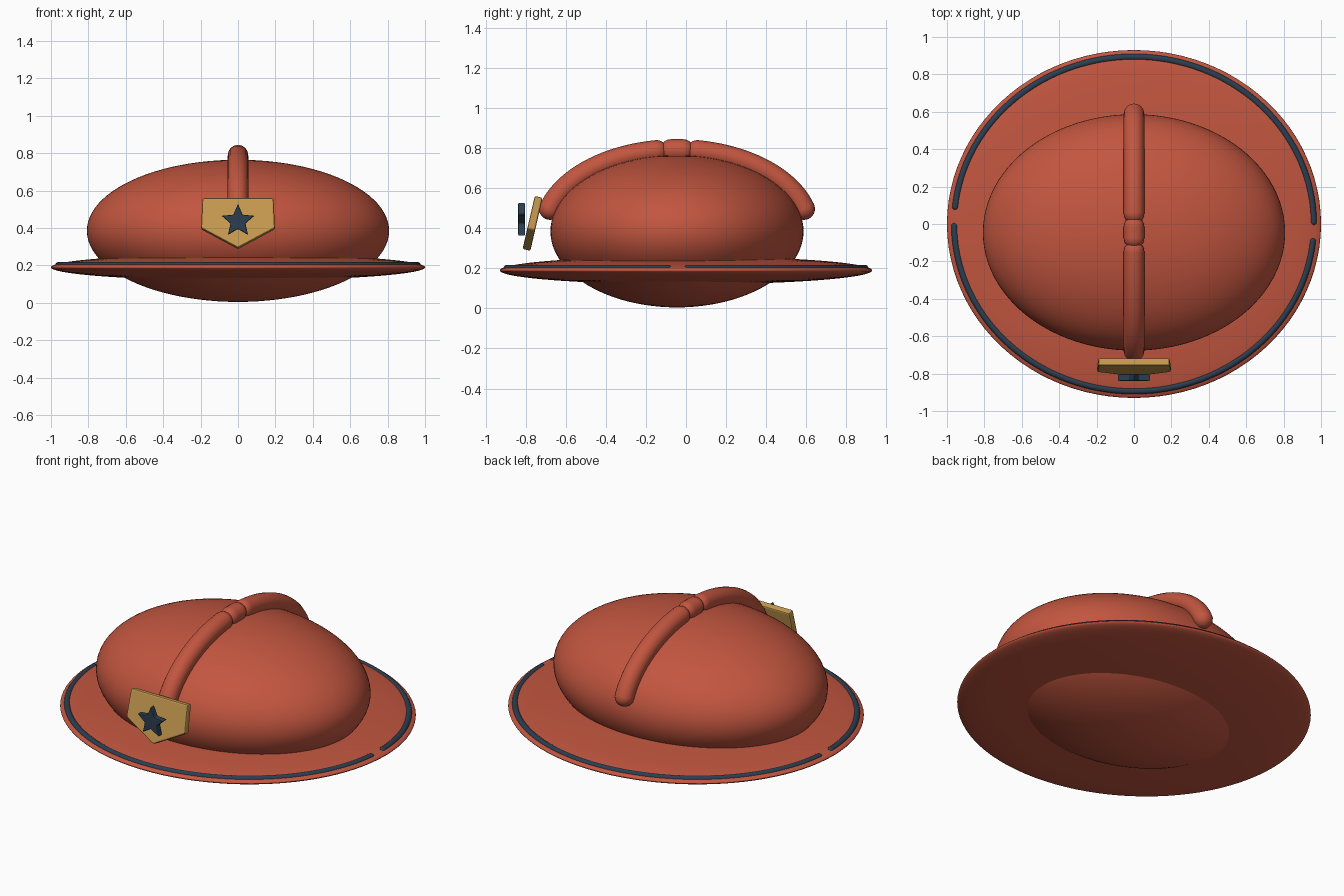
import bpy, bmesh, math
from mathutils import Vector

old = bpy.data.objects.get("Cube")
if old:
    bpy.data.objects.remove(old)


def material(name, rgb):
    m = bpy.data.materials.new(name)
    m.use_nodes = True
    m.diffuse_color = (*rgb, 1)
    m.node_tree.nodes["Principled BSDF"].inputs["Base Color"].default_value = (*rgb, 1)
    return m


red = material("helmet red", (0.54, 0.092, 0.05))
navy = material("dark navy", (0.025, 0.048, 0.08))
gold = material("badge gold", (0.58, 0.33, 0.08))


def ellipsoid(name, centre, radii, mat):
    bpy.ops.mesh.primitive_uv_sphere_add(segments=96, ring_count=48, location=centre)
    ob = bpy.context.object
    ob.name = name
    ob.scale = radii
    ob.data.materials.append(mat)
    bpy.ops.object.shade_smooth()
    return ob


def tube(name, path, radius, mat):
    """Round tube along a path, closed by a hemisphere at each end."""
    path = [Vector(p) for p in path]
    steps = [math.radians(a) for a in range(89, 0, -11)]
    first = (path[0] - path[1]).normalized()
    last = (path[-1] - path[-2]).normalized()
    points = [(path[0] + first * radius * math.sin(a), math.cos(a)) for a in steps]
    points += [(p, 1) for p in path]
    points += [(path[-1] + last * radius * math.sin(a), math.cos(a)) for a in reversed(steps)]
    curve = bpy.data.curves.new(name, "CURVE")
    curve.dimensions = "3D"
    curve.bevel_depth = radius
    curve.bevel_resolution = 6
    curve.use_fill_caps = True
    spline = curve.splines.new("POLY")
    spline.points.add(len(points) - 1)
    for sp, (co, r) in zip(spline.points, points):
        sp.co = (*co, 1)
        sp.radius = r
    curve.materials.append(mat)
    ob = bpy.data.objects.new(name, curve)
    bpy.context.collection.objects.link(ob)
    bpy.ops.object.select_all(action="DESELECT")
    ob.select_set(True)
    bpy.context.view_layer.objects.active = ob
    bpy.ops.object.convert(target="MESH")
    bpy.ops.object.shade_smooth_by_angle(angle=math.radians(50))


def plate(name, outline, depth, centre, tilt, bevel, mat):
    """Extruded outline in the xz plane, with softened edges."""
    bm = bmesh.new()
    face = bm.faces.new([bm.verts.new((x, -depth / 2, z)) for x, z in outline])
    out = bmesh.ops.extrude_face_region(bm, geom=[face])
    moved = [g for g in out["geom"] if isinstance(g, bmesh.types.BMVert)]
    bmesh.ops.translate(bm, verts=moved, vec=(0, depth, 0))
    bmesh.ops.recalc_face_normals(bm, faces=bm.faces)
    mesh = bpy.data.meshes.new(name)
    bm.to_mesh(mesh)
    bm.free()
    mesh.materials.append(mat)
    ob = bpy.data.objects.new(name, mesh)
    bpy.context.collection.objects.link(ob)
    ob.location = centre
    ob.rotation_euler.x = tilt
    mod = ob.modifiers.new("soft edges", "BEVEL")
    mod.width = bevel
    mod.segments = 2


# Crown and brim
CROWN_Y, CROWN_Z = -0.045, 0.385
ellipsoid("crown", (0, CROWN_Y, CROWN_Z), (0.808, 0.632, 0.38), red)
ellipsoid("brim", (0, 0, 0.19), (1, 0.93, 0.07), red)


# Trim around the brim, in two arcs
def trim_point(a):
    return (0.96 * math.cos(a), 0.893 * math.sin(a), 0.2)


for name, start in (("rear_trim", 0.012), ("front_trim", math.pi + 0.012)):
    tube(name, [trim_point(start + (math.pi - 0.115) * i / 64) for i in range(65)], 0.018, navy)


# Crest over the crown, in two halves with a bead between
def crest_point(a):
    return (0, CROWN_Y + 0.66 * math.sin(a), CROWN_Z + 0.405 * math.cos(a))


for name, side in (("rear_crest", 1), ("front_crest", -1)):
    tube(name, [crest_point(side * (0.155 + 1.135 * i / 32)) for i in range(33)], 0.055, red)
tube("crest_bead", [(0, CROWN_Y + d, 0.79) for d in (-0.03, 0, 0.03)], 0.055, red)

# Badge and its star
shield = [(-0.19, 0.135), (0.19, 0.135), (0.197, -0.03), (0, -0.138), (-0.197, -0.03)]
plate("badge", shield, 0.04, (0, -0.766, 0.425), math.radians(-13), 0.008, gold)
star = []
for i in range(10):
    a, r = math.pi / 2 + i * math.pi / 5, (0.042 if i % 2 else 0.092)
    star.append((r * math.cos(a), r * math.sin(a)))
plate("badge_star", star, 0.036, (0, -0.821, 0.437), 0, 0.005, navy)
